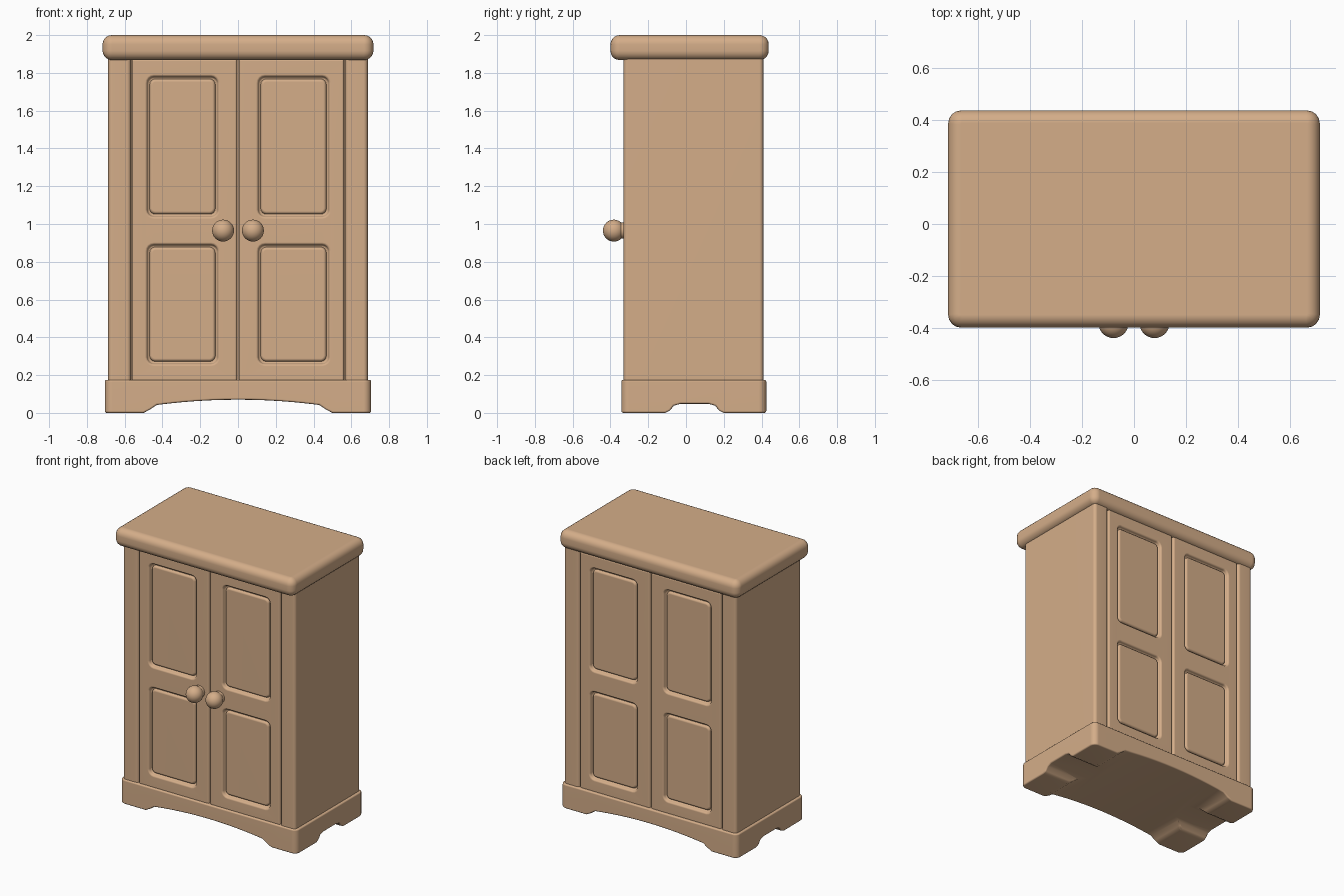
import bpy, bmesh, math

if "Cube" in bpy.data.objects:
    bpy.data.objects.remove(bpy.data.objects["Cube"])

wood = bpy.data.materials.new("warm_wood")
wood.diffuse_color = (0.66, 0.42, 0.25, 1)
wood.use_nodes = True
wood.node_tree.nodes["Principled BSDF"].inputs["Base Color"].default_value = wood.diffuse_color


def prism(name, pts, axis, lo, hi):
    """Extrude a 2D outline along 'x', 'y' or 'z' from lo to hi."""
    place = {'x': lambda p, t: (t, p[0], p[1]),
             'y': lambda p, t: (p[0], t, p[1]),
             'z': lambda p, t: (p[0], p[1], t)}[axis]
    bm = bmesh.new()
    a = [bm.verts.new(place(p, lo)) for p in pts]
    b = [bm.verts.new(place(p, hi)) for p in pts]
    bm.faces.new(a)
    bm.faces.new(b[::-1])
    for i in range(len(pts)):
        j = (i + 1) % len(pts)
        bm.faces.new((a[i], b[i], b[j], a[j]))
    bmesh.ops.recalc_face_normals(bm, faces=bm.faces)
    me = bpy.data.meshes.new(name)
    bm.to_mesh(me)
    bm.free()
    me.materials.append(wood)
    ob = bpy.data.objects.new(name, me)
    bpy.context.collection.objects.link(ob)
    return ob


def rounded(x0, x1, z0, z1, r, n=4):
    """Rectangle outline with rounded corners."""
    pts = []
    for k, (cx, cz) in enumerate([(x1 - r, z1 - r), (x0 + r, z1 - r),
                                  (x0 + r, z0 + r), (x1 - r, z0 + r)]):
        for i in range(n + 1):
            a = math.pi / 2 * (k + i / n)
            pts.append((cx + r * math.cos(a), cz + r * math.sin(a)))
    return pts


def finish(ob, bevel, segs=3, cutters=()):
    """Cut, soften the edges and smooth."""
    bpy.ops.object.select_all(action='DESELECT')
    ob.select_set(True)
    bpy.context.view_layer.objects.active = ob
    for c in cutters:
        m = ob.modifiers.new("cut", 'BOOLEAN')
        m.operation, m.solver, m.object = 'DIFFERENCE', 'EXACT', c
        bpy.ops.object.modifier_apply(modifier=m.name)
    m = ob.modifiers.new("soft", 'BEVEL')
    m.width, m.segments, m.limit_method = bevel, segs, 'ANGLE'
    m.angle_limit = math.radians(40)
    bpy.ops.object.modifier_apply(modifier=m.name)
    bpy.ops.object.shade_smooth_by_angle(angle=math.radians(40))
    m = ob.modifiers.new("normals", 'WEIGHTED_NORMAL')
    m.keep_sharp = True
    for c in cutters:
        bpy.data.objects.remove(c)


def box(name, x0, x1, y0, y1, z0, z1, bevel, segs=3):
    ob = prism(name, [(x0, y0), (x1, y0), (x1, y1), (x0, y1)], 'z', z0, z1)
    finish(ob, bevel, segs)
    return ob


# Top slab with rounded rim
top = prism("top_slab", rounded(-0.717, 0.717, -0.40, 0.438, 0.05), 'z', 1.868, 2.0)
finish(top, 0.05, 5)

# Carcass core and side walls
box("carcass", -0.60, 0.60, -0.295, 0.375, 0.10, 1.90, 0.005)
for s, side in ((-1, "left"), (1, "right")):
    x0, x1 = sorted((s * 0.566, s * 0.687))
    box(side + "_side", x0, x1, -0.33, 0.41, 0.10, 1.90, 0.022)

# Base plinth with arched cut-outs leaving four feet
base = prism("base", rounded(-0.705, 0.705, -0.342, 0.425, 0.04), 'z', -0.04, 0.175)
n = 10
arch = [(-0.50, -0.2), (-0.50, 0.0), (-0.465, 0.018), (-0.43, 0.042)]
arch += [(-0.38 + 0.76 * i / n, 0.07 - 0.022 * (2 * i / n - 1) ** 2) for i in range(n + 1)]
arch += [(-x, z) for x, z in arch[3::-1]]
side_arch = [(-0.11, -0.2), (-0.11, 0.0), (-0.085, 0.012), (-0.065, 0.038), (-0.03, 0.048),
             (0.12, 0.048), (0.155, 0.038), (0.175, 0.012), (0.20, 0.0), (0.20, -0.2)]
floor = prism("floor_cut", [(-1, -0.3), (1, -0.3), (1, 0), (-1, 0)], 'y', -1, 1)
finish(base, 0.025, 3, [prism("front_arch_cut", arch, 'y', -0.9, 0.9),
                        prism("side_arch_cut", side_arch, 'x', -0.9, 0.9), floor])

# Doors on front and back, each with two sunken, pillowed panels
for face, y_out, d in (("front", -0.327, 1), ("back", 0.407, -1)):
    for s, side in ((-1, "left"), (1, "right")):
        name = face + "_" + side
        x0, x1 = sorted((s * 0.004, s * 0.562))
        door = prism(name + "_door", [(x0, 0.165), (x1, 0.165), (x1, 1.875), (x0, 1.875)],
                     'y', y_out, y_out + d * 0.06)
        p0, p1 = sorted((s * 0.108, s * 0.48))
        cuts = []
        for row, z0, z1 in (("lower", 0.26, 0.89), ("upper", 1.04, 1.78)):
            cuts.append(prism("panel_cut", rounded(p0, p1, z0, z1, 0.035), 'y',
                              y_out - d * 0.05, y_out + d * 0.026))
            panel = prism(name + "_" + row + "_panel",
                          rounded(p0 + 0.012, p1 - 0.012, z0 + 0.012, z1 - 0.012, 0.03),
                          'y', y_out + d * 0.008, y_out + d * 0.05)
            finish(panel, 0.016, 3)
        finish(door, 0.014, 3, cuts)

# Round knobs with short necks
for s, side in ((-1, "left"), (1, "right")):
    bpy.ops.mesh.primitive_uv_sphere_add(segments=32, ring_count=16, radius=0.058,
                                         location=(s * 0.079, -0.382, 0.965))
    knob = bpy.context.object
    knob.name = side + "_knob"
    bpy.ops.object.shade_smooth()
    bpy.ops.mesh.primitive_cylinder_add(vertices=24, radius=0.043, depth=0.06,
                                        location=(s * 0.079, -0.335, 0.965),
                                        rotation=(math.pi / 2, 0, 0))
    neck = bpy.context.object
    neck.name = side + "_knob_neck"
    bpy.ops.object.shade_smooth_by_angle(angle=math.radians(40))
    for o in (knob, neck):
        o.data.materials.append(wood)
